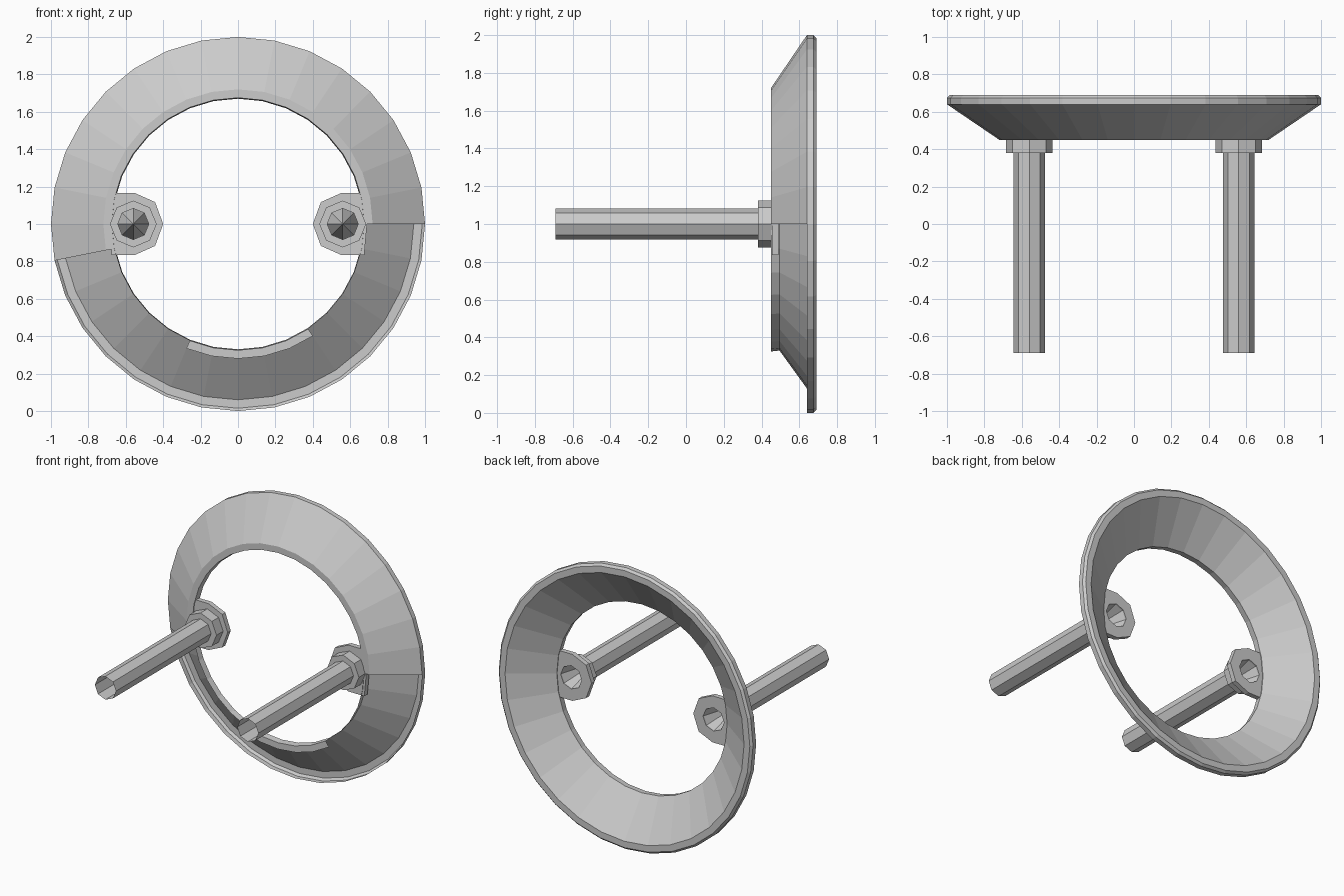
import bpy, bmesh
from math import cos, sin, pi

if "Cube" in bpy.data.objects:
    bpy.data.objects.remove(bpy.data.objects["Cube"])


def finish(name, bm):
    bmesh.ops.remove_doubles(bm, verts=bm.verts, dist=0.0005)
    bmesh.ops.recalc_face_normals(bm, faces=bm.faces)
    me = bpy.data.meshes.new(name)
    bm.to_mesh(me)
    bm.free()
    ob = bpy.data.objects.new(name, me)
    bpy.context.collection.objects.link(ob)
    return ob


def circle(r, y, n, cx=0.0):
    return [(cx + r * cos(2 * pi * i / n), y, 1 + r * sin(2 * pi * i / n)) for i in range(n)]


def skin(bm, a, b, segs=None):
    """Join two point loops with quads, optionally only on some segments."""
    n = len(a)
    for i in segs if segs is not None else range(n):
        j = (i + 1) % n
        bm.faces.new([bm.verts.new(p) for p in (a[i], a[j], b[j], b[i])])


# Flared ring: full inner cone and rim, outer skin only over the upper part
N = 32
upper = list(range(17))
lower_lip = list(range(22, 27))
bands = [
    ((0.675, 0.45), (0.67, 0.495), None),           # inner wall
    ((0.67, 0.495), (0.94, 0.69), None),            # inner cone
    ((0.94, 0.69), (0.985, 0.69), None),            # back rim
    ((0.985, 0.69), (1.0, 0.675), None),
    ((1.0, 0.675), (1.0, 0.64), None),              # outer edge
    ((1.0, 0.64), (0.72, 0.45), upper),             # outer cone
    ((0.72, 0.45), (0.675, 0.45), upper + lower_lip),  # front lip
]
bm = bmesh.new()
for p, q, segs in bands:
    skin(bm, circle(*p, N), circle(*q, N), segs)
finish("flared_ring", bm)

for side, label in ((-1, "left"), (1, "right")):
    cx = 0.56 * side

    # Hollow octagonal rod with a conical plug inside
    bm = bmesh.new()
    skin(bm, circle(0.083, -0.69, 8, cx), circle(0.083, 0.45, 8, cx))
    finish(label + "_rod", bm)
    bm = bmesh.new()
    base = circle(0.083, 0.48, 8, cx)
    for i in range(8):
        bm.faces.new([bm.verts.new(p) for p in (base[i], base[(i + 1) % 8], (cx, 0.2, 1))])
    finish(label + "_rod_plug", bm)

    # Octagonal collar
    bm = bmesh.new()
    skin(bm, circle(0.083, 0.38, 8, cx), circle(0.125, 0.38, 8, cx))
    skin(bm, circle(0.125, 0.38, 8, cx), circle(0.125, 0.455, 8, cx))
    finish(label + "_collar", bm)

    # Mounting tab joining the rod to the ring
    outline = [(0.16, 0), (0.117, 0.117), (0.01, 0.165), (-0.115, 0.165),
               (-0.13, 0), (-0.115, -0.165), (0.01, -0.165), (0.117, -0.117)]

    def tab(y):
        return [(cx - side * u, y, 1 + v) for u, v in outline]

    def hole(y):
        return [(cx - side * 0.083 * cos(i * pi / 4), y, 1 + 0.083 * sin(i * pi / 4)) for i in range(8)]

    bm = bmesh.new()
    loops = [tab(0.455), tab(0.49), hole(0.49), hole(0.455)]
    for k in range(4):
        skin(bm, loops[k], loops[(k + 1) % 4])
    finish(label + "_mounting_tab", bm)
